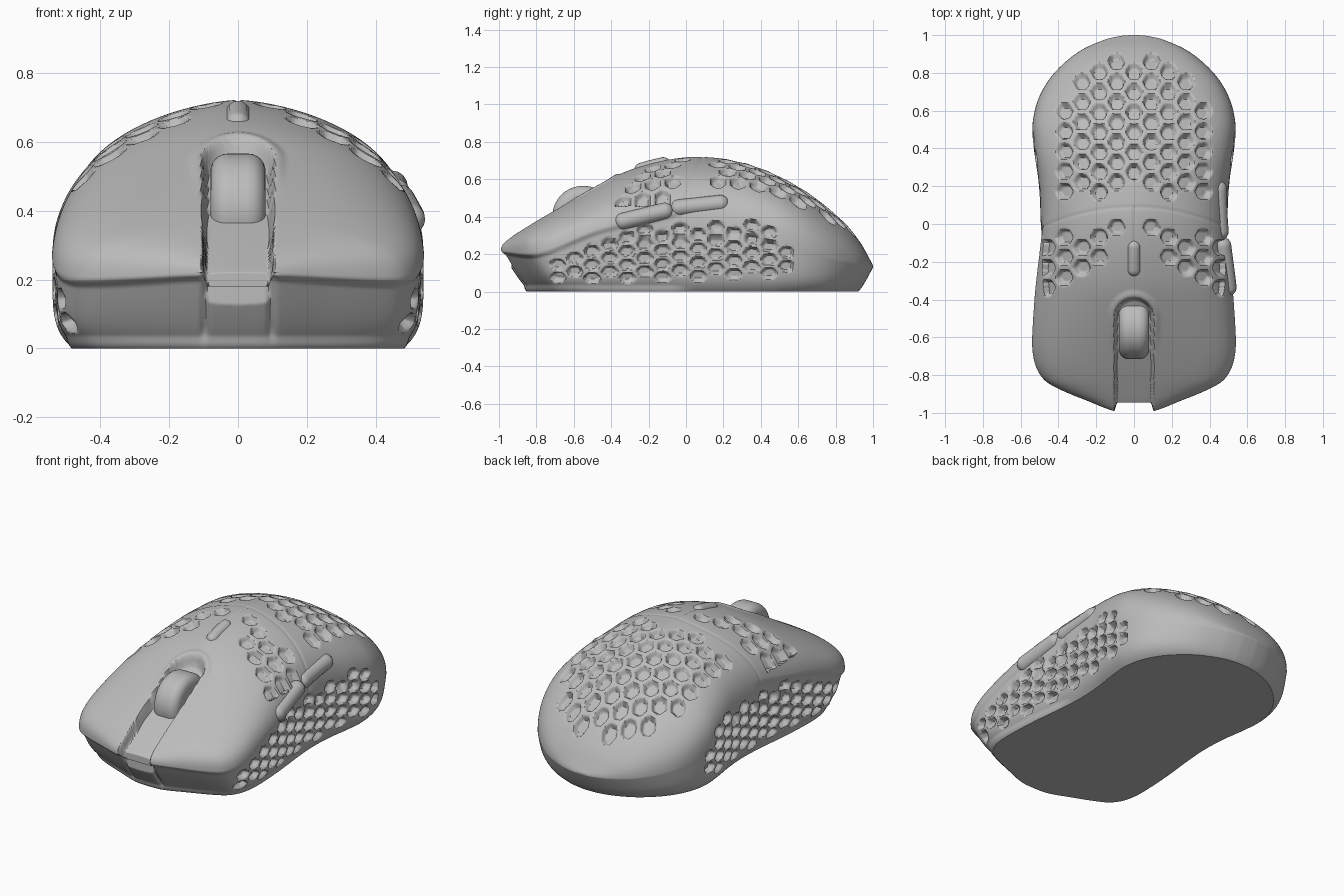
import bpy, bmesh, math
from mathutils import Vector, kdtree
from mathutils.bvhtree import BVHTree

cube = bpy.data.objects.get("Cube")
if cube:
    bpy.data.objects.remove(cube)

grey = bpy.data.materials.new("matte grey")
grey.use_nodes = True
colour = (0.5, 0.5, 0.5, 1)
grey.diffuse_color = colour
grey.node_tree.nodes["Principled BSDF"].inputs["Base Color"].default_value = colour

STATIONS, WALL, DOME = 350, 40, 190


def hermite(pts, v):
    """Smooth curve through (v, value) pairs."""
    n = len(pts)
    i = max(0, min(n - 2, sum(p[0] <= v for p in pts) - 1))

    def slope(k):
        a, b = pts[max(k - 1, 0)], pts[min(k + 1, n - 1)]
        return (b[1] - a[1]) / (b[0] - a[0])
    (x0, y0), (x1, y1) = pts[i], pts[i + 1]
    h = x1 - x0
    t = max(0, min(1, (v - x0) / h))
    return (y0 * (1 + 2 * t) * (1 - t) ** 2 + slope(i) * h * t * (1 - t) ** 2
            + y1 * t * t * (3 - 2 * t) + slope(i + 1) * h * t * t * (t - 1))


def step(a, b, v):
    t = max(0, min(1, (v - a) / (b - a)))
    return t * t * (3 - 2 * t)


# Half outline seen from above, crest line, widest line and shell seam
outline = [(0, -1), (.1, -.992), (.25, -.935), (.39, -.877), (.47, -.83), (.515, -.765), (.537, -.68),
           (.541, -.57), (.53, -.36), (.506, -.12), (.496, .05), (.505, .22), (.53, .4), (.537, .53),
           (.505, .665), (.43, .79), (.3, .907), (.16, .974), (.06, .997), (0, 1)]
crest = [(-1, .25), (-.92, .305), (-.67, .455), (-.39, .61), (-.27, .66), (-.1, .704), (.08, .72),
         (.34, .68), (.61, .555), (.83, .385), (.93, .265), (1, .14)]
rim = [(-1, .21), (-.78, .2), (-.4, .26), (0, .28), (.5, .25), (.8, .17), (1, .13)]
seam = [(-1, .205), (-.8, .19), (-.46, .32), (-.1, .4), (.1, .46)]

xs, ys, dist = [], [], 0
for k, (x, y) in enumerate(outline):
    if k:
        dist += math.dist((x, y), outline[k - 1])
    xs.append((dist, x))
    ys.append((dist, y))


def section(i):
    """One closed cross-section of the shell."""
    s = dist * i / STATIONS
    w, y = max(0, hermite(xs, s)), hermite(ys, s)
    zr, top = hermite(rim, y), hermite(crest, y)
    power = 1.55 + .6 * step(-.3, -.9, y) + .4 * step(.3, .9, y)
    shoulder = 3 - .6 * step(.3, .9, y)
    base_y = .885 * y + .035
    wall = []
    for k in range(WALL):
        t = k / WALL
        wall.append((w * (.89 + .11 * (1 - (1 - t) ** 5)), base_y + (y - base_y) * t ** .8, zr * t))
    ring = list(wall)
    for k in range(DOME + 1):
        a = math.pi * k / DOME
        c, n = math.cos(a), max(0, math.sin(a))
        ring.append((math.copysign(abs(c) ** (2 / power), c) * w, y,
                     zr + max(0, top - zr) * n ** (2 / shoulder)))
    return ring + [(-x, yy, z) for x, yy, z in reversed(wall)]


# Honeycomb centres: top lattice by column, side lattice inside a limit curve
PITCH, COLUMN = .107, .0926


def tree(points):
    kd = kdtree.KDTree(len(points))
    for k, p in enumerate(points):
        kd.insert((*p, 0), k)
    kd.balance()
    return kd


top_holes = []
# column, first y, number of holes
for col, first, count in [(0, .81, 6), (1, .863, 7), (2, .81, 7), (3, .756, 6), (4, .6, 5),
                          (1, -.018, 1), (2, -.07, 2), (3, -.125, 2), (4, -.07, 3), (5, -.125, 3)]:
    for k in range(count):
        top_holes += [(side * col * COLUMN, first - k * PITCH) for side in ({1, -1} if col else {1})]
STRETCH = 1.4
limit = [(-.72, .19), (-.3, .31), (0, .365), (.33, .385), (.45, .345), (.56, .24)]
side_holes = []
for col in range(14):
    y = -.69 + col * .0945
    for row in range(5):
        z = .068 + .03 * step(-.3, .5, y) + .074 * (row + .5 * (col % 2))
        if z < hermite(limit, y):
            side_holes.append((y, z * STRETCH))
top_tree, side_tree = tree(top_holes), tree(side_holes)


def pocket(kd, a, b):
    c = kd.find((a, b, 0))[0]
    da, db = abs(a - c.x), abs(b - c.y)
    r = .6 * max(db, .866 * da + .5 * db) + .4 * math.hypot(da, db)
    return .032 * step(.044, .030, r)


def depth(p):
    """How far the surface is pressed in at p."""
    x, y, z = abs(p.x), p.y, p.z
    if z < .004:
        return 0
    d = 0
    if z > .42 + .04 * step(.1, -.02, y) or y > .57:
        d += pocket(top_tree, p.x, y)
    elif x > .3:
        d += pocket(side_tree, y, z * STRETCH)
    # side and front panel set below the shell edge
    if y < .06:
        line = hermite(seam, y)
        d += .014 * step(line + .016, line - .02, z) * step(.06, -.1, y) * step(0, .03, z)
    # seam across the top between the buttons and the back
    if z > .35:
        d += .003 * step(.014, 0, abs(y - .09 + .45 * x * x))
        if -.12 < y < .09:
            d += .004 * step(.012, 0, x)
    # raised lip round the scroll channel, grooves below it
    r = math.hypot(x, max(0, y + .49))
    if z > .17 and y < -.3:
        d -= .008 * step(.145, .115, r) * step(.085, .1, r) * step(-.7, -.5, y)
    if z < .22 and y < -.8:
        d += .012 * step(.018, 0, abs(x - .1)) * step(0, .05, z)
    return d


def channel(p):
    """Straight shift that sinks the scroll channel and sets back its nose."""
    if p.y > -.35 or p.z < .004:
        return Vector()
    inside = step(.106, .088, math.hypot(p.x, max(0, p.y + .49)))
    return Vector((0, inside * max(0, -.945 - p.y), -.068 * inside * step(.17, .26, p.z)))


def finish(obj):
    obj.data.materials.clear()
    obj.data.materials.append(grey)
    bpy.context.view_layer.objects.active = obj
    bpy.ops.object.select_all(action="DESELECT")
    obj.select_set(True)
    bpy.ops.object.shade_smooth_by_angle(angle=math.radians(50))
    return obj


def link(name, data):
    obj = bpy.data.objects.new(name, data)
    bpy.context.collection.objects.link(obj)
    return obj


# Shell: loft the sections, weld the ends, press in the details
rings = [section(i) for i in range(STATIONS + 1)]
n = len(rings[0])
faces = [(i * n + k, i * n + (k + 1) % n, (i + 1) * n + (k + 1) % n, (i + 1) * n + k)
         for i in range(STATIONS) for k in range(n)]
mesh = bpy.data.meshes.new("shell")
mesh.from_pydata([p for r in rings for p in r], [], faces)
bm = bmesh.new()
bm.from_mesh(mesh)
bmesh.ops.remove_doubles(bm, verts=bm.verts, dist=.0004)
bmesh.ops.recalc_face_normals(bm, faces=bm.faces)
bm.normal_update()
surface = BVHTree.FromBMesh(bm)
moves = [(v, channel(v.co) - v.normal * depth(v.co)) for v in bm.verts]
for v, m in moves:
    v.co += m
# crisp flat underside
for e in bm.edges:
    if max(v.co.z for v in e.verts) < .001:
        e.smooth = False
bm.to_mesh(mesh)
bm.free()
finish(link("shell", mesh))


def pill(name, start, end, ray, radius, sink):
    """Rounded button laid along the shell between two points."""
    a, b, ray = Vector(start), Vector(end), Vector(ray)
    length = (b - a).length
    curve = bpy.data.curves.new(name, "CURVE")
    curve.dimensions = "3D"
    curve.bevel_depth, curve.bevel_resolution = radius, 6
    curve.use_fill_caps = True
    line = curve.splines.new("POLY")
    count = 40
    line.points.add(count)
    for k in range(count + 1):
        t = .5 - .5 * math.cos(math.pi * k / count)
        end_gap = min(t, 1 - t) * length
        r = math.sqrt(max(.01, 1 - max(0, 1 - end_gap / radius) ** 2))
        p = a.lerp(b, t)
        hit = surface.ray_cast(p - ray * 2, ray)[0]
        line.points[k].co = (*(hit + ray * sink), 1)
        line.points[k].radius = r
    temp = link(name + " path", curve)
    bpy.context.view_layer.update()
    solid = bpy.data.meshes.new_from_object(temp.evaluated_get(bpy.context.evaluated_depsgraph_get()))
    bpy.data.objects.remove(temp)
    return finish(link(name, solid))


pill("front_side_button", (0, -.38, .365), (0, -.07, .44), (-1, 0, 0), .046, .022)
pill("rear_side_button", (0, -.085, .442), (0, .23, .475), (-1, 0, 0), .046, .026)
pill("top_button", (0, -.275, 0), (0, -.085, 0), (0, 0, -1), .036, .018)

# Scroll wheel with rounded shoulders
bpy.ops.mesh.primitive_cylinder_add(vertices=64, radius=.165, depth=.16, location=(0, -.55, .4),
                                    rotation=(0, math.pi / 2, 0))
wheel = bpy.context.object
wheel.name = "scroll_wheel"
bevel = wheel.modifiers.new("shoulders", "BEVEL")
bevel.width, bevel.segments = .05, 6
finish(wheel)
